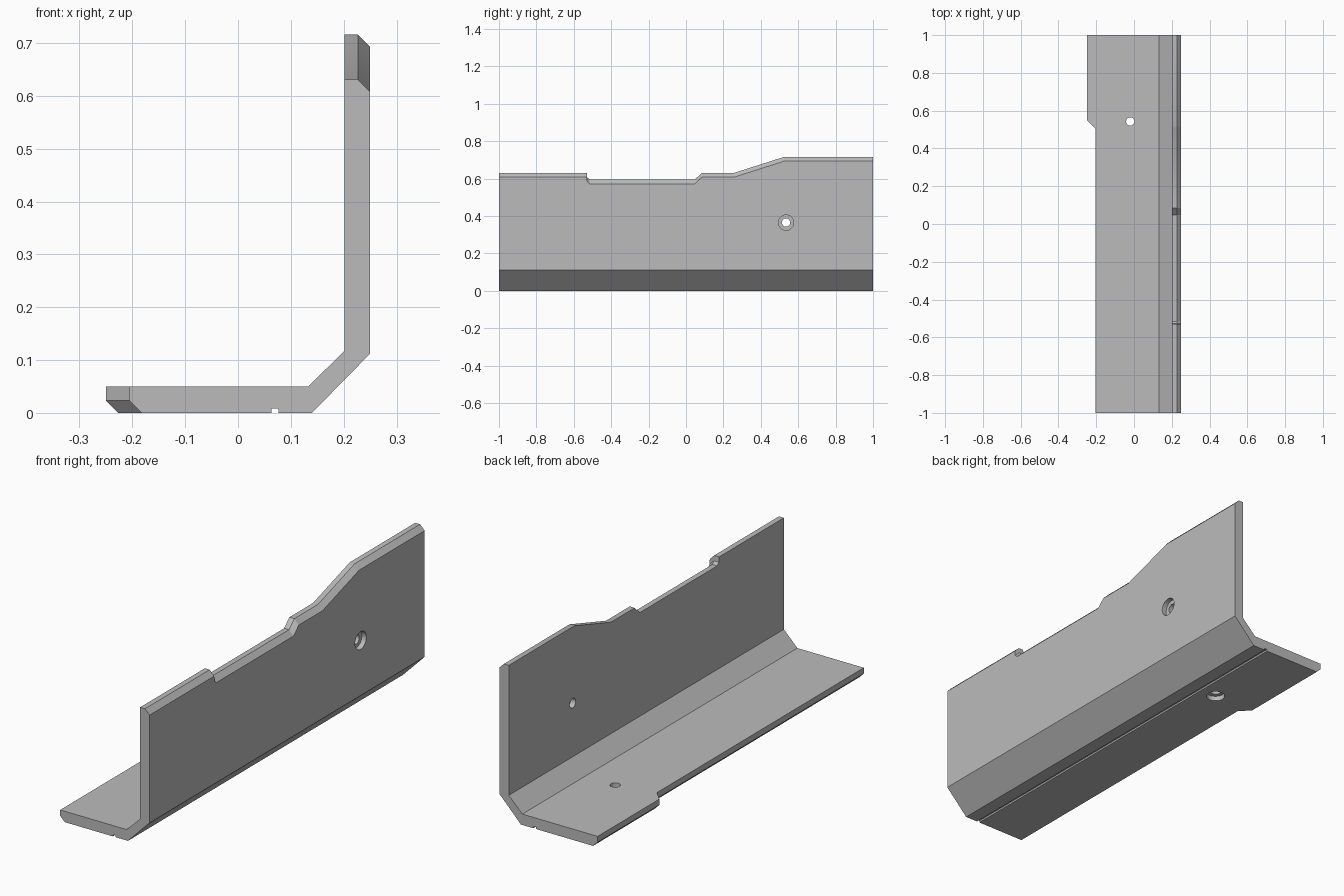
import bpy, bmesh
from mathutils import Matrix, Vector

cube = bpy.data.objects.get("Cube")
if cube:
    bpy.data.objects.remove(cube, do_unlink=True)

grey = bpy.data.materials.new("plain grey")
grey.use_nodes = True
GREY = (0.5, 0.5, 0.5, 1)
grey.diffuse_color = GREY
grey.node_tree.nodes["Principled BSDF"].inputs["Base Color"].default_value = GREY


def add_object(name, bm):
    bmesh.ops.recalc_face_normals(bm, faces=bm.faces)
    mesh = bpy.data.meshes.new(name)
    bm.to_mesh(mesh)
    bm.free()
    mesh.materials.append(grey)
    obj = bpy.data.objects.new(name, mesh)
    bpy.context.collection.objects.link(obj)
    return obj


def section(edge, top):
    """Angle cross-section (x, z) with chamfered floor edge and wall top."""
    c = 0.023
    return [(edge, 0.05), (edge, c), (edge + c, 0),
            (0.063, 0), (0.063, 0.008), (0.077, 0.008), (0.077, 0),  # groove
            (0.14, 0), (0.25, 0.112),
            (0.25, top - c), (0.25 - c, top), (0.202, top),
            (0.202, 0.118), (0.133, 0.05)]


# Stations along the bracket: y, floor edge x, wall top z
STATIONS = [(-1, -0.205, 0.631), (-0.53, -0.205, 0.631), (-0.528, -0.205, 0.607),
            (-0.515, -0.205, 0.595), (0.047, -0.205, 0.595), (0.085, -0.205, 0.631),
            (0.257, -0.205, 0.631), (0.505, -0.205, 0.71), (0.525, -0.211, 0.716),
            (0.55, -0.25, 0.716), (1, -0.25, 0.716)]
STATIONS[7:9] = [(0.505, -0.205, 0.71), (0.522, -0.222, 0.716)]

# Angle bracket body
bm = bmesh.new()
rings = [[bm.verts.new((x, y, z)) for x, z in section(e, t)] for y, e, t in STATIONS]
for a, b in zip(rings, rings[1:]):
    for i in range(len(a)):
        j = (i + 1) % len(a)
        bm.faces.new((a[i], a[j], b[j], b[i]))
bm.faces.new(rings[0])
bm.faces.new(rings[-1])
bmesh.ops.recalc_face_normals(bm, faces=bm.faces)
bmesh.ops.dissolve_limit(bm, angle_limit=0.01, verts=bm.verts, edges=bm.edges)
bracket = add_object("angle_bracket", bm)


def drill(name, centre, axis, radius, depth):
    """Cut a round hole centred on a point, reaching depth to each side."""
    bm = bmesh.new()
    turn = Vector((0, 0, 1)).rotation_difference(Vector(axis)).to_matrix().to_4x4()
    bmesh.ops.create_cone(bm, cap_ends=True, segments=32, radius1=radius, radius2=radius,
                          depth=2 * depth, matrix=Matrix.Translation(centre) @ turn)
    cutter = add_object(name, bm)
    cutter.hide_render = True
    cutter.hide_set(True)
    cutter.display_type = 'WIRE'
    mod = bracket.modifiers.new(name, 'BOOLEAN')
    mod.operation = 'DIFFERENCE'
    mod.solver = 'EXACT'
    mod.object = cutter
    return cutter


# Counterbored screw holes in the wall and the floor, bored from outside
cutters = []
for part, centre, axis in (("wall", (0.25, 0.535, 0.365), (1, 0, 0)),
                           ("floor", (-0.02, 0.543, 0), (0, 0, 1))):
    cutters.append(drill(part + "_hole_cutter", centre, axis, 0.022, 0.1))
    cutters.append(drill(part + "_counterbore_cutter", centre, axis, 0.041, 0.023))

# Apply the cuts and remove the cutters
bpy.context.view_layer.update()
mesh = bpy.data.meshes.new_from_object(
    bracket.evaluated_get(bpy.context.evaluated_depsgraph_get()))
bracket.modifiers.clear()
bracket.data = mesh
for cutter in cutters:
    bpy.data.objects.remove(cutter, do_unlink=True)

# Smooth hole walls, sharp everything else
bpy.context.view_layer.objects.active = bracket
bracket.select_set(True)
bpy.ops.object.shade_smooth_by_angle(angle=0.35)
